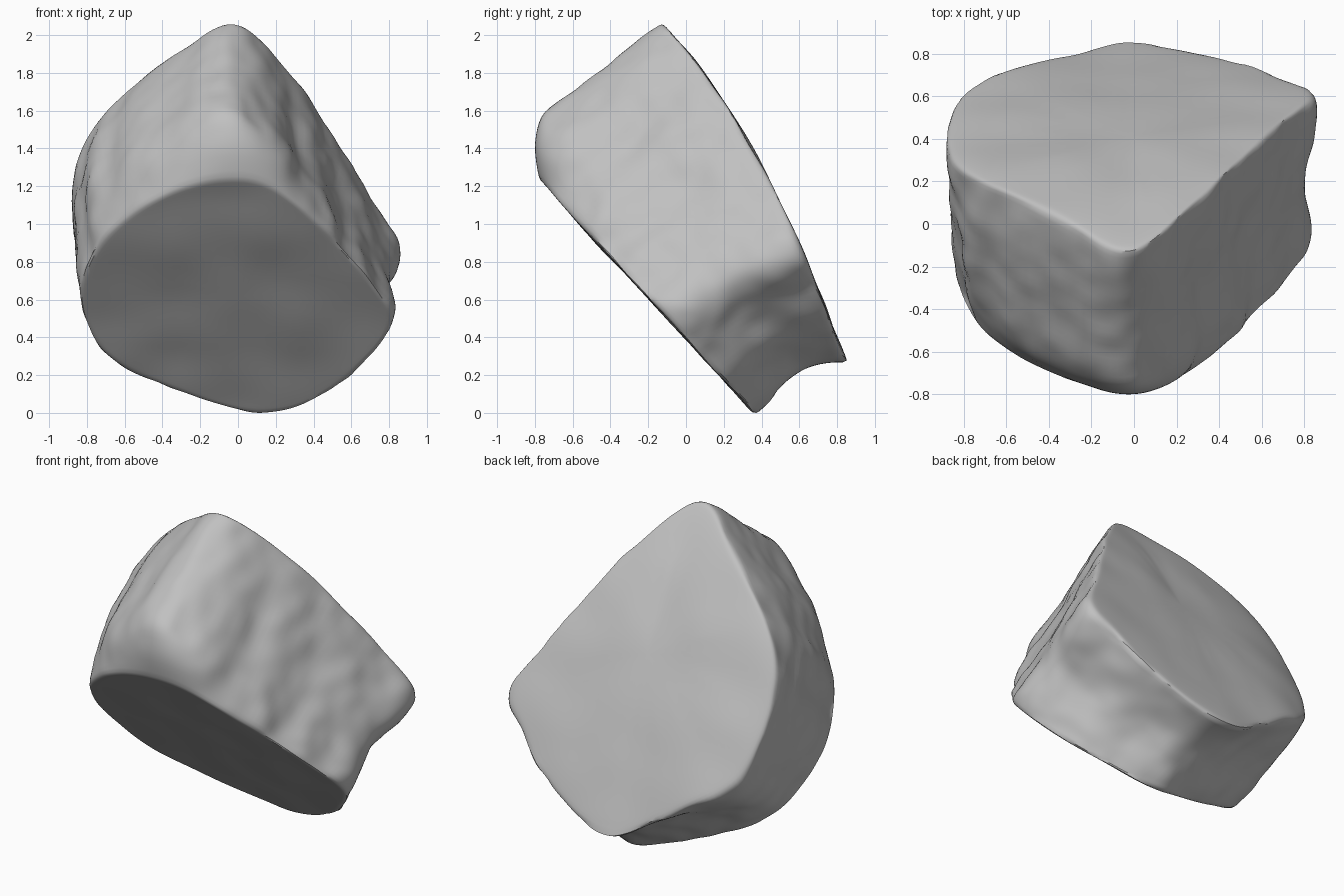
import bpy
import bmesh
from mathutils import Vector, noise

cube = bpy.data.objects.get("Cube")
if cube:
    bpy.data.objects.remove(cube, do_unlink=True)

# Matching outlines, clockwise from the peak: underside as x,z and back face as x,y
UNDER = [(0, 1.22), (.15, 1.19), (.31, 1.09), (.46, .94), (.6, .79),
         (.71, .66), (.82, .5), (.81, .37), (.64, .21), (.46, .05),
         (.28, -.03), (-.03, -.03), (-.28, .08), (-.55, .17), (-.76, .31),
         (-.84, .52), (-.83, .73), (-.71, .92), (-.5, 1.08), (-.25, 1.19)]
BACK = [(-.07, -.17), (.08, -.1), (.23, .05), (.41, .21), (.61, .41),
        (.75, .52), (.87, .6), (.78, .66), (.6, .73), (.32, .82),
        (.05, .85), (-.15, .84), (-.4, .78), (-.64, .72), (-.83, .61),
        (-.9, .46), (-.88, .32), (-.8, .22), (-.57, .14), (-.3, .01)]
COUNT = len(UNDER)
# Bulge of the flank by outline point: near the underside, mid depth, near the back
LIP = {0: .3, 1: .24, 2: .1, 3: .05, 6: .05, 8: -.03, 9: -.03, 10: -.04,
       11: -.03, 17: .06, 18: .13, 19: .23}
WAIST = {0: .17, 1: .08, 2: -.01, 3: -.03, 5: -.04, 6: -.06, 7: -.08, 8: -.09,
         9: -.1, 10: -.1, 11: -.08, 12: -.06, 13: -.03, 17: .06, 18: .12, 19: .16}
SHOULDER = {0: .08, 1: .04, 5: .02, 6: .05, 7: .01, 8: -.03, 9: -.06, 10: -.07,
            11: -.06, 12: -.04, 17: .06, 18: .1, 19: .11}


def under_point(x, z):
    return Vector((x, .33 - .92 * z, z))


def back_point(x, y):
    droop = max(0, -x - .65)
    return Vector((x, y, 1.9 - 1.15 * y - .95 * y * y - droop * .8))


def cap_ring(outline, place, middle, scale):
    return [place(a * scale, middle + (b - middle) * scale) for a, b in outline]


def flank_ring(t, bulge):
    ring = []
    middle = under_point(0, .58).lerp(back_point(0, .4), t)
    for i in range(COUNT):
        p = under_point(*UNDER[i]).lerp(back_point(*BACK[i]), t)
        ring.append(middle + (p - middle) * (1 + bulge.get(i, .01)))
    return ring


# Stone slab: rings run from the underside, over the flank, to the back face
rings = [cap_ring(UNDER, under_point, .58, s) for s in (.4, .85, 1)]
rings += [flank_ring(.18, LIP), flank_ring(.45, WAIST), flank_ring(.75, SHOULDER)]
rings += [cap_ring(BACK, back_point, .4, s) for s in (1, .87, .4)]

bm = bmesh.new()
loops = [[bm.verts.new(p) for p in ring] for ring in rings]
for low, high in zip(loops, loops[1:]):
    for i in range(COUNT):
        j = (i + 1) % COUNT
        bm.faces.new((low[i], low[j], high[j], high[i]))
bm.faces.new(loops[0])
bm.faces.new(loops[-1])
bmesh.ops.recalc_face_normals(bm, faces=bm.faces)

# Firm up the two rims
crease = bm.edges.layers.float.new("crease_edge")
for loop, amount in ((loops[2], .45), (loops[6], .4)):
    for i in range(COUNT):
        bm.edges.get((loop[i], loop[(i + 1) % COUNT]))[crease] = amount

mesh = bpy.data.meshes.new("stone_slab")
bm.to_mesh(mesh)
bm.free()
stone = bpy.data.objects.new("stone_slab", mesh)
bpy.context.collection.objects.link(stone)
bpy.context.view_layer.objects.active = stone
stone.select_set(True)
subdivision = stone.modifiers.new("rounding", "SUBSURF")
subdivision.levels = 3
bpy.ops.object.modifier_apply(modifier=subdivision.name)

# Weathering: grooves run through the slab on the flanks, flat faces stay calm
mesh = stone.data
axis = Vector((0, .7, .7))
normals = [v.normal.copy() for v in mesh.vertices]
for v, normal in zip(mesh.vertices, normals):
    flank = max(0, 1 - abs(normal.dot(axis)) * 1.1)
    stretched = v.co - axis * v.co.dot(axis) * .65
    grooves = noise.noise(stretched * 3.8) * .032
    chips = noise.noise(v.co * 8) * .012
    calm = noise.noise(v.co * 3) * .01
    v.co += normal * ((grooves + chips) * flank + calm)

# Rest the slab on the ground
ground = min(v.co.z for v in mesh.vertices)
for v in mesh.vertices:
    v.co.z -= ground

bpy.ops.object.shade_smooth_by_angle(angle=.7)

grey = bpy.data.materials.new("stone_grey")
grey.use_nodes = True
grey.diffuse_color = (.53, .53, .53, 1)
grey.node_tree.nodes["Principled BSDF"].inputs["Base Color"].default_value = (.53, .53, .53, 1)
mesh.materials.append(grey)
